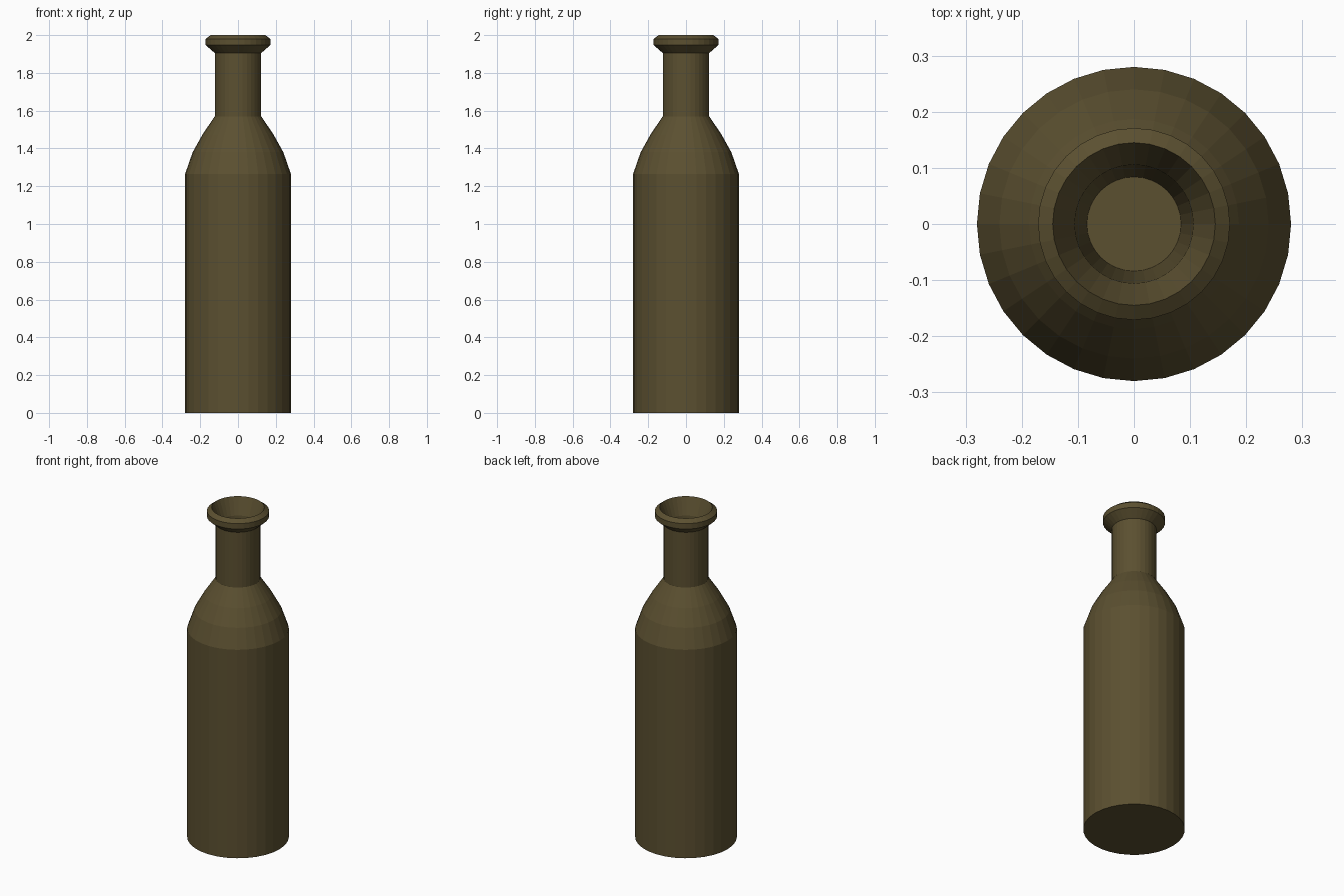
import bpy, bmesh, math

if "Cube" in bpy.data.objects:
    bpy.data.objects.remove(bpy.data.objects["Cube"])

SIDES = 32

# Profile (radius, height): outside from base up, over the lip, then down the inside
profile = [
    (0.28, 0.0), (0.28, 1.265),                       # body
    (0.24, 1.38), (0.187, 1.475), (0.123, 1.57),      # shoulder
    (0.123, 1.905),                                   # neck
    (0.171, 1.947), (0.171, 1.98), (0.145, 2.0),      # lip
    (0.106, 1.9), (0.084, 1.57),                      # mouth and bore
]

bm = bmesh.new()
rings = []
for r, z in profile:
    rings.append([bm.verts.new((r * math.cos(2 * math.pi * i / SIDES),
                                r * math.sin(2 * math.pi * i / SIDES), z))
                  for i in range(SIDES)])
for low, high in zip(rings, rings[1:]):
    for i in range(SIDES):
        j = (i + 1) % SIDES
        bm.faces.new((low[i], low[j], high[j], high[i]))

# Base and floor of the bore
bm.faces.new(rings[0][::-1])
bm.faces.new(rings[-1])
bmesh.ops.recalc_face_normals(bm, faces=bm.faces)

mesh = bpy.data.meshes.new("bottle")
bm.to_mesh(mesh)
bm.free()
bottle = bpy.data.objects.new("bottle", mesh)
bpy.context.collection.objects.link(bottle)

# Dark olive glass
glass = bpy.data.materials.new("olive_glass")
glass.diffuse_color = (0.105, 0.08, 0.03, 1)
glass.use_nodes = True
glass.node_tree.nodes["Principled BSDF"].inputs["Base Color"].default_value = glass.diffuse_color
mesh.materials.append(glass)
